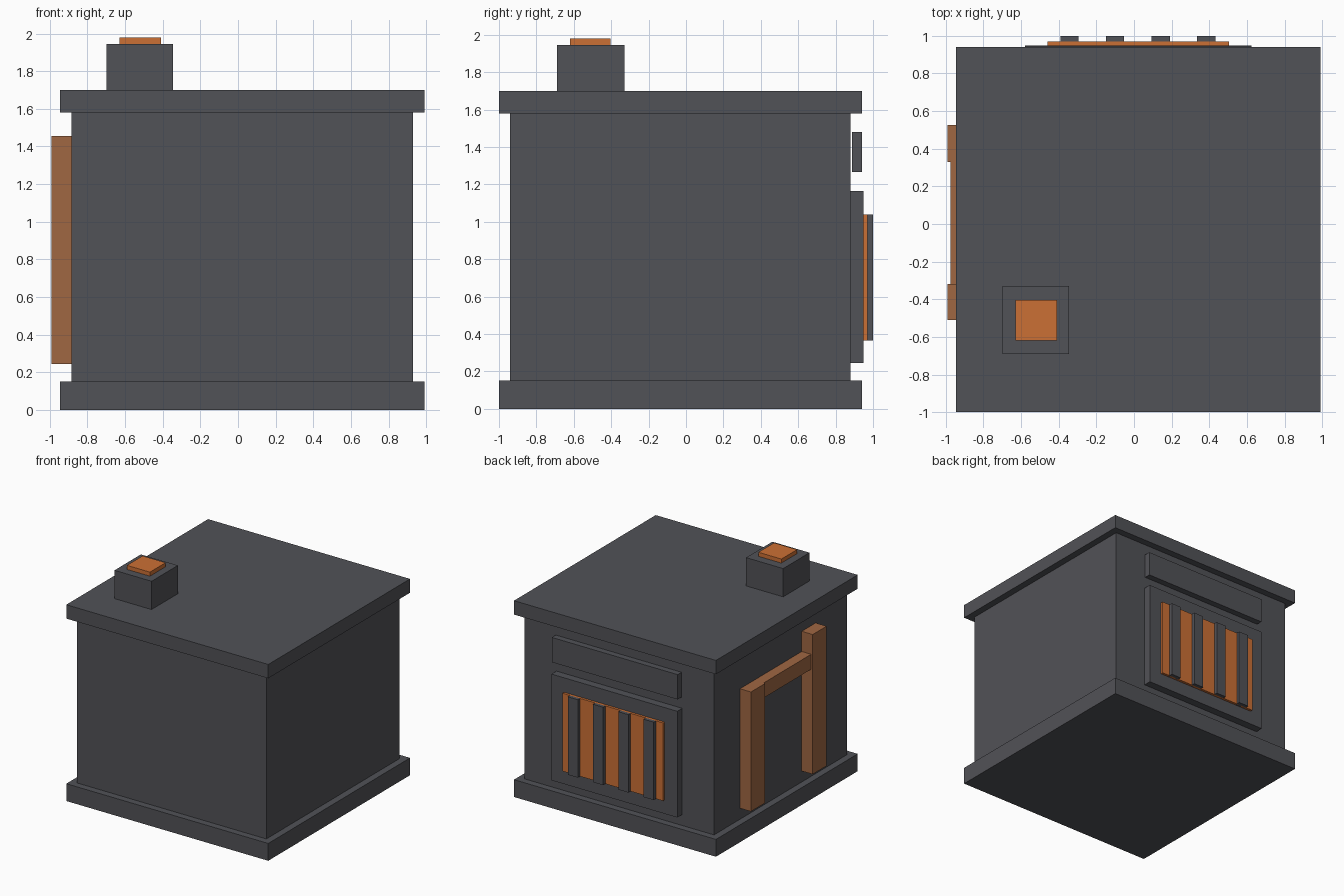
import bpy
import bmesh
from mathutils import Vector

old = bpy.data.objects.get("Cube")
if old:
    bpy.data.objects.remove(old, do_unlink=True)


def material(name, rgb):
    mat = bpy.data.materials.new(name)
    mat.use_nodes = True
    color = (*rgb, 1.0)
    mat.diffuse_color = color
    mat.node_tree.nodes["Principled BSDF"].inputs["Base Color"].default_value = color
    return mat


iron = material("dark iron", (0.083, 0.084, 0.095))
glow = material("glowing orange", (0.6, 0.16, 0.035))
copper = material("brown copper", (0.35, 0.135, 0.055))


def box(name, mat, x, y, z):
    """Flat-faced box spanning the given (low, high) ranges."""
    low, high = (Vector(p) for p in zip(x, y, z))
    bm = bmesh.new()
    bmesh.ops.create_cube(bm, size=1)
    bmesh.ops.scale(bm, vec=high - low, verts=bm.verts)
    bmesh.ops.translate(bm, vec=(low + high) / 2, verts=bm.verts)
    mesh = bpy.data.meshes.new(name)
    bm.to_mesh(mesh)
    bm.free()
    mesh.materials.append(mat)
    obj = bpy.data.objects.new(name, mesh)
    bpy.context.collection.objects.link(obj)
    return obj


# Main housing with overhanging base and roof slabs
slab_x, slab_y = (-0.945, 0.99), (-1.0, 0.94)
box("base_slab", iron, slab_x, slab_y, (0, 0.15))
box("body", iron, (-0.885, 0.93), (-0.94, 0.88), (0.15, 1.58))
box("roof_slab", iron, slab_x, slab_y, (1.58, 1.70))

# Chimney and its glowing cap
box("chimney", iron, (-0.70, -0.345), (-0.69, -0.33), (1.70, 1.945))
box("chimney_glow", glow, (-0.63, -0.41), (-0.62, -0.405), (1.945, 1.98))

# Furnace door on the back, with a plate above it
door_x = (-0.58, 0.625)
box("door_panel", iron, door_x, (0.88, 0.948), (0.245, 1.165))
box("upper_plate", iron, door_x, (0.888, 0.942), (1.265, 1.48))
grate_z = (0.365, 1.04)
box("door_glow", glow, (-0.46, 0.505), (0.94, 0.97), grate_z)
for i in range(4):
    left = -0.39 + i * 0.242
    box(f"grate_bar_{i + 1}", iron, (left, left + 0.096), (0.95, 1.0), grate_z)

# Copper pipe frame on the right side: tall post, short post, cross beam
post_x = (-0.99, -0.88)
box("tall_pipe", copper, post_x, (-0.51, -0.32), (0.245, 1.455))
box("short_pipe", copper, post_x, (0.33, 0.525), (0.245, 1.28))
box("cross_pipe", copper, (-0.975, -0.88), (-0.32, 0.33), (1.15, 1.28))
